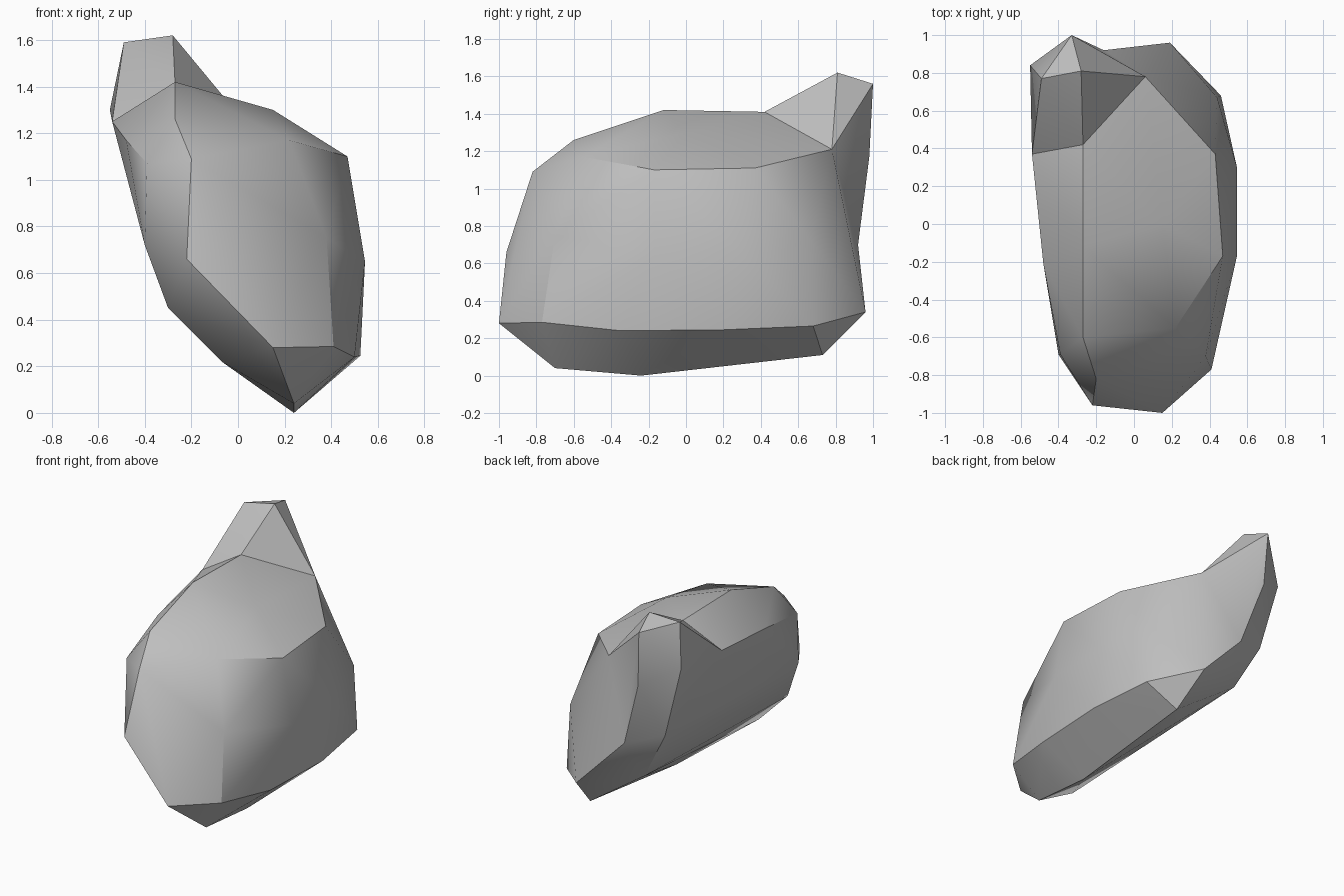
import bpy
import bmesh
from math import radians

cube = bpy.data.objects.get("Cube")
if cube:
    bpy.data.objects.remove(cube, do_unlink=True)

# Single stone colour
stone = bpy.data.materials.new("grey_stone")
stone.use_nodes = True
colour = (0.52, 0.52, 0.52, 1)
stone.diffuse_color = colour
stone.node_tree.nodes["Principled BSDF"].inputs["Base Color"].default_value = colour


def chiselled_block(name, *outlines):
    """Wrap a faceted convex block around a few corner outlines."""
    bm = bmesh.new()
    for outline in outlines:
        for corner in outline:
            bm.verts.new(corner)
    hull = bmesh.ops.convex_hull(bm, input=bm.verts)
    spare = {g for g in hull["geom_interior"] + hull["geom_unused"]
             if isinstance(g, bmesh.types.BMVert)}
    bmesh.ops.delete(bm, geom=list(spare), context="VERTS")
    bmesh.ops.recalc_face_normals(bm, faces=bm.faces)
    mesh = bpy.data.meshes.new(name)
    bm.to_mesh(mesh)
    bm.free()
    mesh.materials.append(stone)
    block = bpy.data.objects.new(name, mesh)
    bpy.context.collection.objects.link(block)
    return block


# Corners where the spur grows out of the boulder
shoulder = [(-.54, .37, 1.25), (-.27, .42, 1.41), (.06, .78, 1.21)]
back_foot = [(-.16, .92, .7), (-.41, .82, .78)]

# Boulder outlines, from the crown down to the keel
crown = [(-.27, -.12, 1.42), (-.27, -.6, 1.26), (.15, 0, 1.3), (.22, -.55, 1.17)]
right_ridge = [(.47, -.17, 1.1), (.43, .37, 1.11)]
left_ridge = [(-.48, -.21, 1.17), (-.39, -.69, 1.07), (-.4, -.69, .72)]
right_belly = [(.545, -.17, .65), (.545, .3, .65), (.38, -.7, .75), (.44, .67, .72)]
nose = [(-.2, -.82, 1.09), (-.22, -.96, .66), (.15, -1, .28)]
skirt = [(.41, -.77, .285), (.5, -.35, .24), (.525, .2, .245),
         (.46, .68, .265), (.19, .96, .34)]
left_flank = [(-.3, -.71, .45), (-.07, -.72, .22), (-.22, .78, .43)]
keel = [(.24, -.7, .04), (.24, -.24, 0), (.24, .3, .07), (.24, .73, .11)]

boulder = chiselled_block("boulder", crown, right_ridge, left_ridge, right_belly,
                          nose, skirt, left_flank, keel, shoulder, back_foot)

# Upright spur at the back corner
spur_tip = [(-.28, .81, 1.62), (-.49, .77, 1.59), (-.33, 1, 1.56)]
spur_back = [(-.55, .84, 1.3), (-.31, .98, 1.17)]
spur = chiselled_block("spur", spur_tip, spur_back, shoulder, back_foot)

# Fuse the two blocks into one skin
fuse = boulder.modifiers.new("fuse", "BOOLEAN")
fuse.operation = "UNION"
fuse.solver = "EXACT"
fuse.object = spur
bpy.ops.object.select_all(action="DESELECT")
bpy.context.view_layer.objects.active = boulder
boulder.select_set(True)
bpy.ops.object.modifier_apply(modifier=fuse.name)
bpy.data.objects.remove(spur, do_unlink=True)

# Soft planes with crisp ridges
bpy.ops.object.shade_smooth_by_angle(angle=radians(32))
